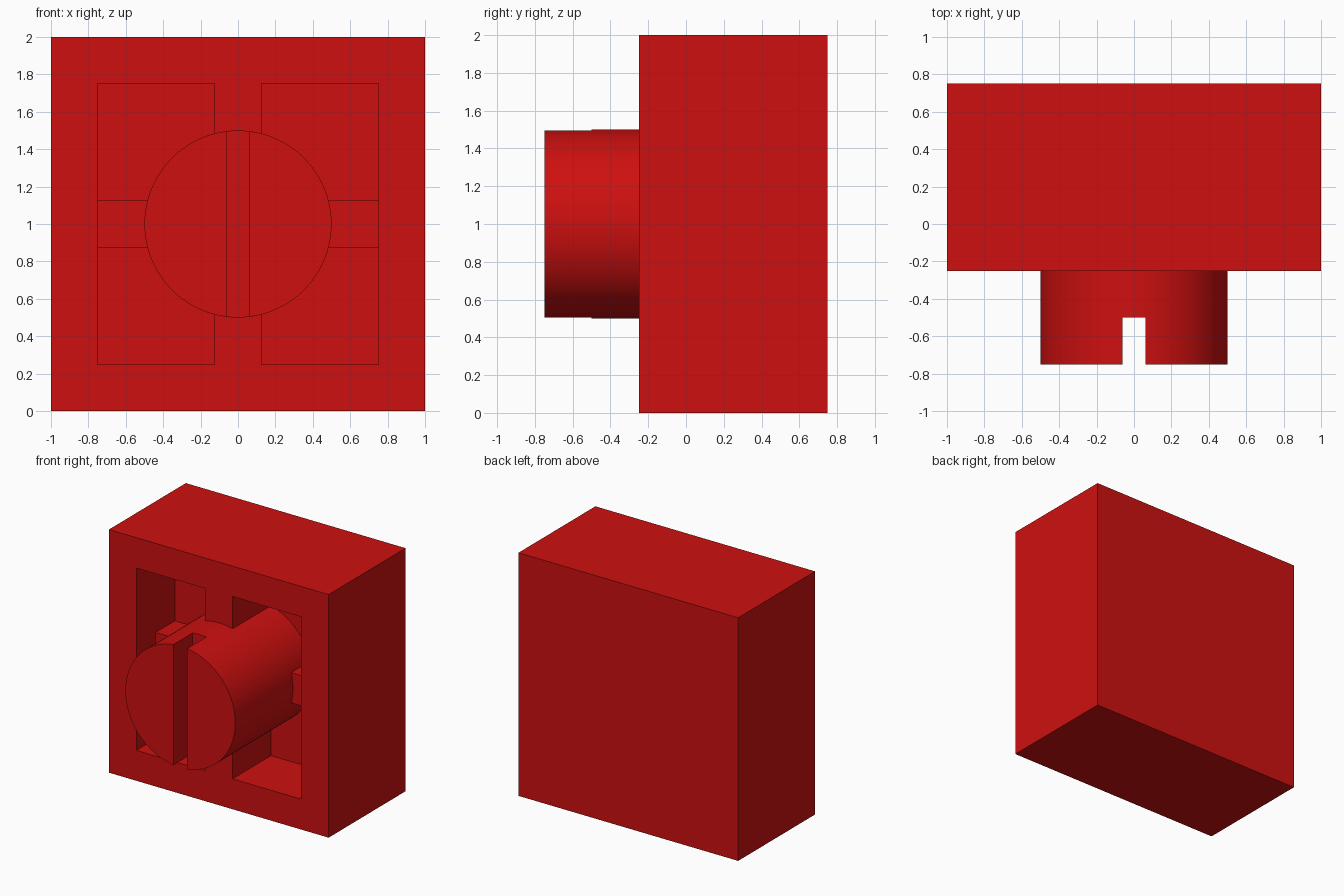
import bpy, bmesh, math
from mathutils import Matrix, Vector

cube = bpy.data.objects.get("Cube")
if cube:
    bpy.data.objects.remove(cube, do_unlink=True)

RED = (0.62, 0.005, 0.005, 1.0)
red = bpy.data.materials.new("bright red")
red.use_nodes = True
red.diffuse_color = RED
for node in red.node_tree.nodes:
    if node.type == 'BSDF_PRINCIPLED':
        node.inputs["Base Color"].default_value = RED


def make_object(name, bm):
    bmesh.ops.recalc_face_normals(bm, faces=bm.faces[:])
    mesh = bpy.data.meshes.new(name)
    bm.to_mesh(mesh)
    bm.free()
    mesh.materials.append(red)
    obj = bpy.data.objects.new(name, mesh)
    bpy.context.collection.objects.link(obj)
    return obj


def push_back(bm, faces, depth):
    """Sink a group of faces into the block; return the sunken faces."""
    out = bmesh.ops.extrude_face_region(bm, geom=faces)["geom"]
    verts = [g for g in out if isinstance(g, bmesh.types.BMVert)]
    sunk = [g for g in out if isinstance(g, bmesh.types.BMFace)]
    bmesh.ops.translate(bm, vec=(0, depth, 0), verts=verts)
    old = [f for f in faces if f.is_valid]
    if old:
        bmesh.ops.delete(bm, geom=old, context='FACES')
    return sunk


# Housing: front face divided along the pocket and rib lines
FRONT, BACK = -0.25, 0.75
lines = [-1, -0.75, -0.125, 0.125, 0.75, 1]
bm = bmesh.new()
grid = [[bm.verts.new((x, FRONT, z + 1)) for x in lines] for z in lines]
cells = {}
for r in range(5):
    for c in range(5):
        cells[c, r] = bm.faces.new((grid[r][c], grid[r][c + 1],
                                    grid[r + 1][c + 1], grid[r + 1][c]))

# Side walls and back
rim = [e for e in bm.edges if e.is_boundary]
out = bmesh.ops.extrude_edge_only(bm, edges=rim)["geom"]
bmesh.ops.translate(bm, vec=(0, BACK - FRONT, 0),
                    verts=[g for g in out if isinstance(g, bmesh.types.BMVert)])
bmesh.ops.holes_fill(bm, edges=[e for e in bm.edges if e.is_boundary], sides=0)

# Pockets: step down to the cross ribs, then the four corners go deeper
for c in (1, 3):
    floor = push_back(bm, [cells[c, r] for r in (1, 2, 3)], 0.25)
    for f in floor:
        if abs(f.calc_center_median().z - 1) > 0.2:
            push_back(bm, [f], 0.25)
make_object("housing", bm)

# Round knob, seated on the pocket floor
bm = bmesh.new()
bmesh.ops.create_cone(bm, cap_ends=True, segments=96, radius1=0.5, radius2=0.5, depth=1.02,
                      matrix=Matrix.Translation((0, -0.24, 1)) @ Matrix.Rotation(math.pi / 2, 4, 'X'))
knob = make_object("slotted_knob", bm)

# Screwdriver slot across the knob's face
bm = bmesh.new()
bmesh.ops.create_cube(bm, size=1, matrix=Matrix.Translation((0, -0.75, 1))
                      @ Matrix.Diagonal(Vector((0.125, 0.5, 1.4, 1))))
slot = make_object("slot_cutter", bm)
slot.hide_render = True

cut = knob.modifiers.new("slot", 'BOOLEAN')
cut.operation = 'DIFFERENCE'
cut.solver = 'EXACT'
cut.object = slot
bpy.ops.object.select_all(action='DESELECT')
bpy.context.view_layer.objects.active = knob
knob.select_set(True)
bpy.ops.object.modifier_apply(modifier=cut.name)
bpy.data.objects.remove(slot, do_unlink=True)
bpy.ops.object.shade_smooth_by_angle(angle=math.radians(30))
